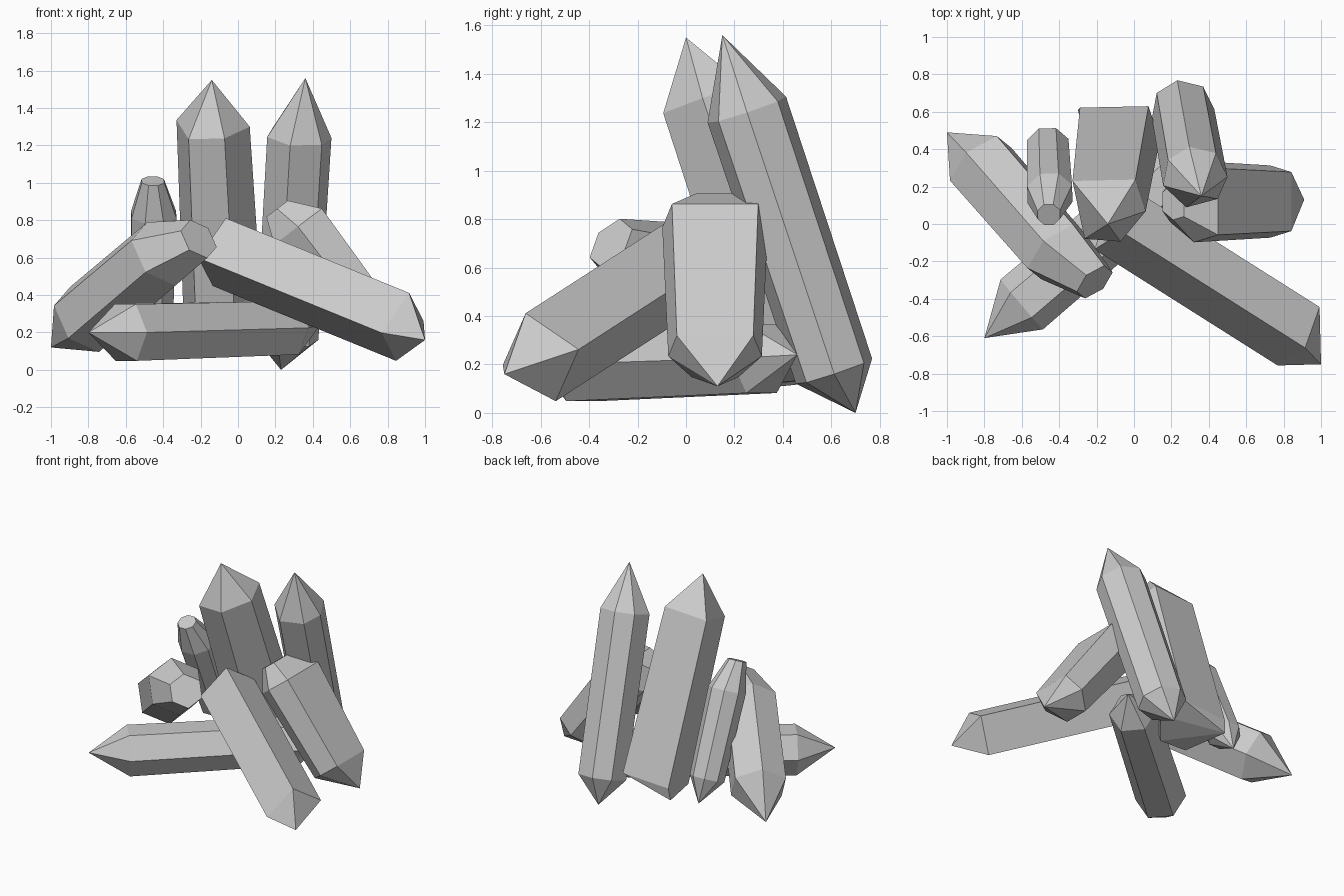
import bpy, bmesh
from math import sin, cos, radians
from mathutils import Vector

if "Cube" in bpy.data.objects:
    bpy.data.objects.remove(bpy.data.objects["Cube"])


def crystal(name, low, high, radii, angles, low_tip=None, high_tip=None, high_flat=0):
    """Prism between two ring centres. Each end is a point or a plain cut; the
    high end becomes a smaller flat facet when high_flat is above zero."""
    low, high = Vector(low), Vector(high)
    axis = (high - low).normalized()
    side = axis.cross(Vector((0, 0, 1))).normalized()
    up = side.cross(axis)
    bm = bmesh.new()

    def ring(centre, r):
        return [bm.verts.new(Vector(centre) + r * (cos(radians(a)) * up + sin(radians(a)) * side))
                for a in angles]

    def bridge(p, q):
        for i in range(len(p)):
            j = (i + 1) % len(p)
            bm.faces.new((p[i], p[j], q[j], q[i]))

    def cap(loop, tip, flat_radius):
        if tip is None:
            bm.faces.new(loop)
        elif flat_radius:
            end = ring(tip, flat_radius)
            bridge(loop, end)
            bm.faces.new(end)
        else:
            apex = bm.verts.new(tip)
            for i in range(len(loop)):
                bm.faces.new((loop[i], loop[(i + 1) % len(loop)], apex))

    a, b = ring(low, radii[0]), ring(high, radii[1])
    bridge(a, b)
    cap(a, low_tip, 0)
    cap(b, high_tip, radii[1] * high_flat)
    bmesh.ops.recalc_face_normals(bm, faces=bm.faces)
    mesh = bpy.data.meshes.new(name)
    bm.to_mesh(mesh)
    bm.free()
    obj = bpy.data.objects.new(name, mesh)
    bpy.context.collection.objects.link(obj)
    return obj


def even(sides, start=0):
    return [start + 360 * i / sides for i in range(sides)]


# Two tall crystals leaning forward
crystal("tall_crystal_left", (-.10, .48, .19), (-.155, .10, 1.30), (.24, .22),
        [60, 158, 210, 270, 320], (-.30, .61, .14), (-.14, 0, 1.55))
crystal("tall_crystal_right", (.26, .61, .17), (.325, .25, 1.25), (.17, .175),
        [0, 45, 95, 155, 215, 260, 310], (.23, .70, 0), (.36, .15, 1.56))

# Small crystal with a flat top
crystal("small_crystal", (-.46, .41, .27), (-.45, .16, .83), (.12, .13), even(8, 22),
        (-.46, .51, .12), (-.455, .05, 1.01), high_flat=.5)

# Leaning crystal on the left
crystal("leaning_crystal_left", (-.82, .32, .27), (-.41, -.15, .62), (.2, .195), even(6, 5),
        (-1.0, .49, .12), (-.21, -.31, .70), high_flat=.6)

# Lying double-pointed crystal
crystal("lying_crystal", (-.60, -.43, .20), (.27, .31, .225), (.175, .165), even(6, 30),
        (-.80, -.61, .20), (.44, .46, .24))

# Square crystal reaching to the front right
crystal("front_crystal", (.88, -.60, .23), (-.10, .02, .63), (.195, .195), even(4, -10),
        (1.0, -.75, .16))

# Thick crystal leaning to the right
crystal("leaning_crystal_right", (.75, .12, .25), (.345, .12, .785), (.195, .22),
        [54, 98, 150, 210, 262, 306], (.91, .13, .11), (.22, .12, .87), high_flat=.45)
